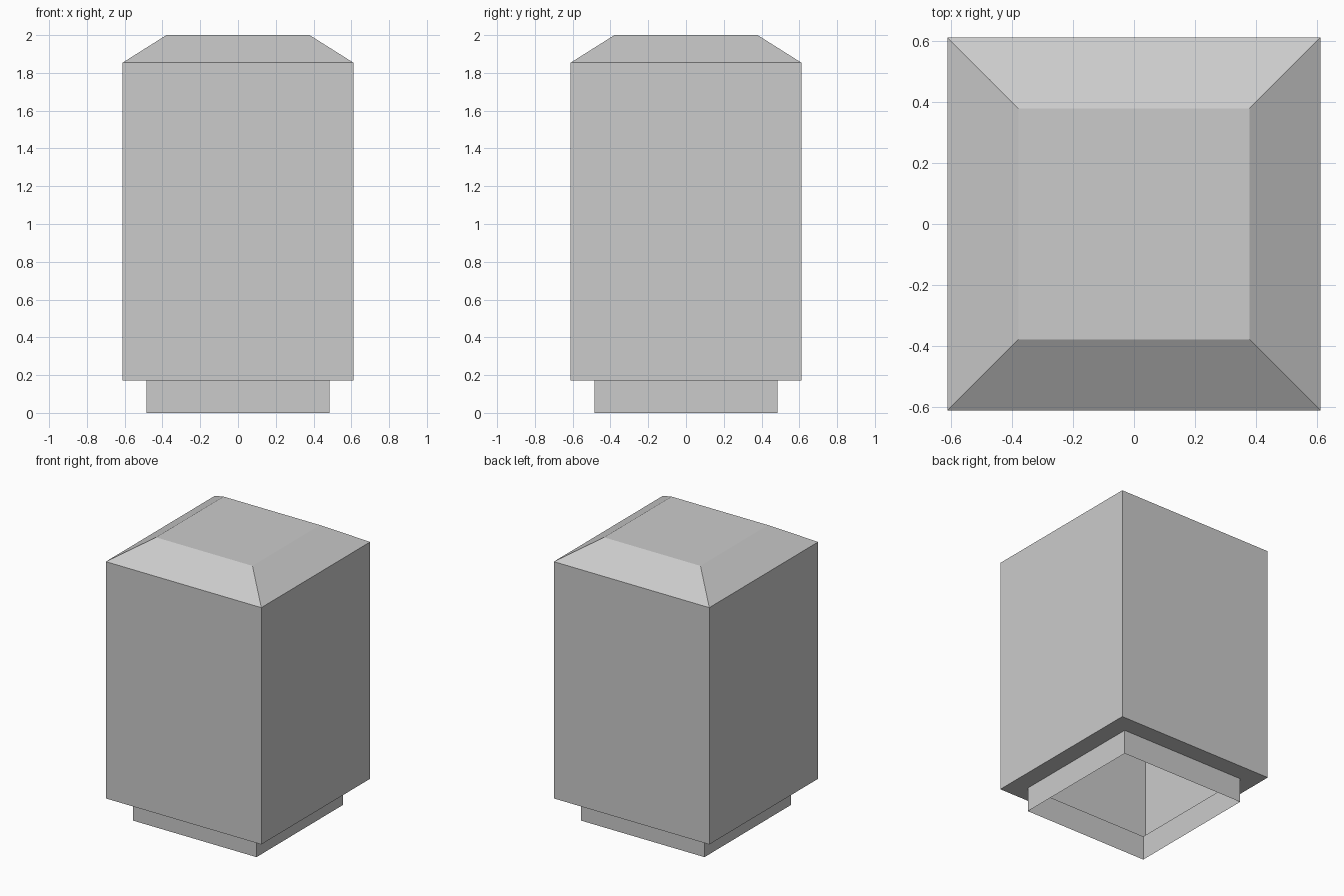
import bpy, bmesh

if "Cube" in bpy.data.objects:
    bpy.data.objects.remove(bpy.data.objects["Cube"])

# (half width, height) of each square ring, from the open foot up to the flat top
PROFILE = [(0.485, 0.0), (0.485, 0.172), (0.611, 0.172), (0.611, 1.854), (0.379, 2.0)]
CORNERS = [(-1, -1), (1, -1), (1, 1), (-1, 1)]


def square_loft(name, profile):
    bm = bmesh.new()
    rings = [[bm.verts.new((sx * w, sy * w, z)) for sx, sy in CORNERS] for w, z in profile]
    for low, high in zip(rings, rings[1:]):
        for i in range(4):
            j = (i + 1) % 4
            bm.faces.new((low[i], low[j], high[j], high[i]))
    bm.faces.new(rings[-1])
    mesh = bpy.data.meshes.new(name)
    bm.to_mesh(mesh)
    bm.free()
    obj = bpy.data.objects.new(name, mesh)
    bpy.context.collection.objects.link(obj)
    return obj


# Hollow block: recessed foot with open bottom, underside ledge, walls, bevelled cap
square_loft("block_shell", PROFILE)
